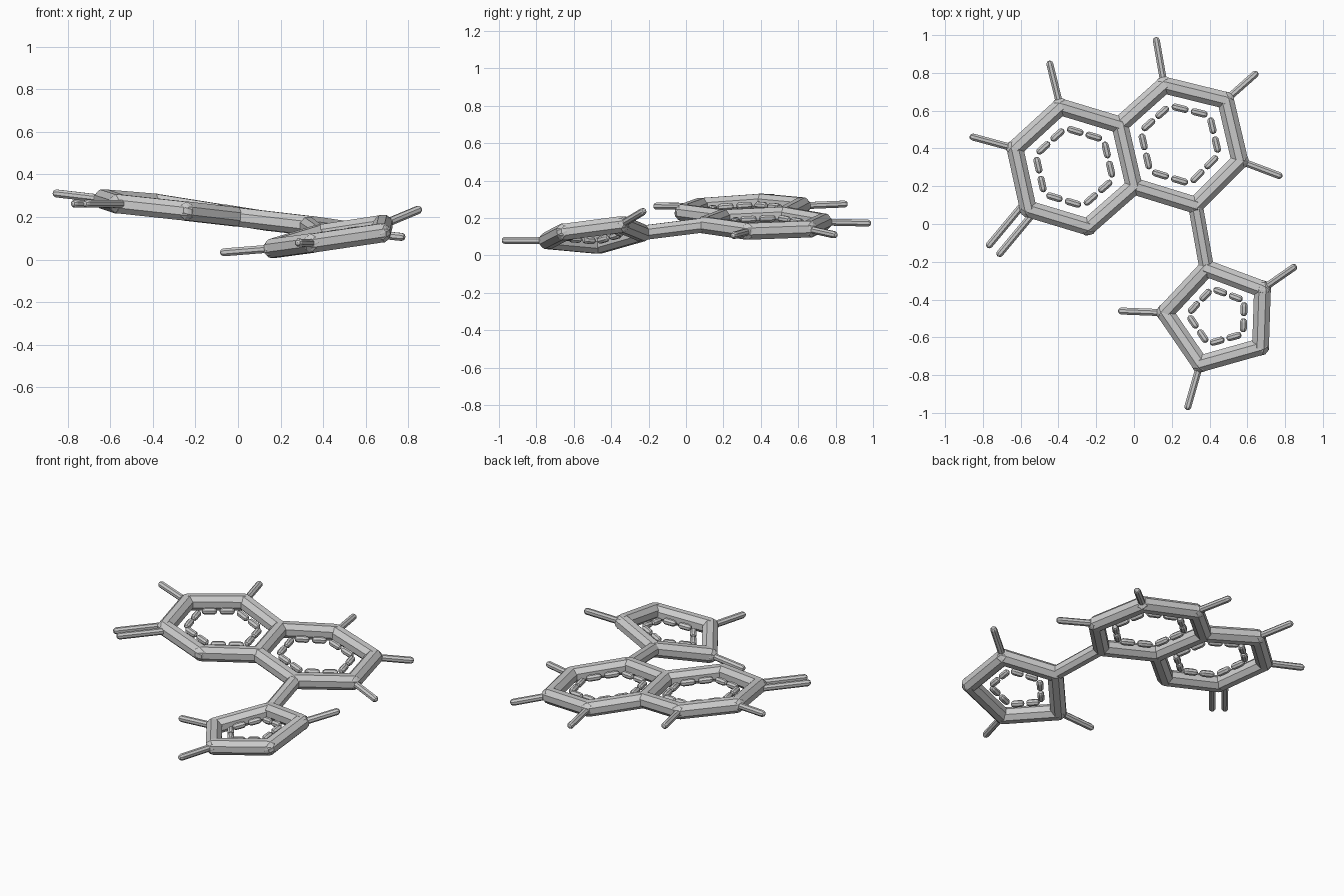
import bpy, bmesh
from math import sin, cos, pi
from mathutils import Vector

if "Cube" in bpy.data.objects:
    bpy.data.objects.remove(bpy.data.objects["Cube"])

R_RING, R_LINK, R_THIN = 0.048, 0.042, 0.02

# Joint positions of the two fused hexagons and the pentagon
P = {k: Vector(v) for k, v in {
    'A': (-.39, .62, .265), 'B': (-.63, .40, .285), 'C': (-.56, .08, .262),
    'D': (-.245, -.015, .228), 'E': (0, .20, .20), 'F': (-.075, .525, .215),
    'G': (.16, .735, .178), 'H': (.485, .655, .14), 'I': (.56, .335, .128),
    'J': (.325, .10, .162), 'K': (.385, -.235, .12), 'L': (.68, -.345, .165),
    'M': (.67, -.65, .125), 'N': (.35, -.74, .078), 'O': (.165, -.47, .053)}.items()}

# Outer ends of the single prongs
TIPS = {'A': (-.45, .865, .275), 'B': (-.87, .465, .313), 'G': (.115, .99, .172),
        'H': (.655, .805, .107), 'I': (.785, .25, .105), 'L': (.86, -.22, .24),
        'N': (.28, -.985, .08), 'O': (-.085, -.46, .033)}


def rod(bm, a, b, r, sides=8, inset=False):
    """Faceted rod with rounded ends; inset keeps the caps within a..b."""
    d = (b - a).normalized()
    if inset:
        a, b = a + d * r, b - d * r
    u = d.cross(Vector((0, 0, 1))).normalized()
    w = u.cross(d)
    rings = []
    for c, off, s in ((a, -.8, .6), (a, -.4, .9), (a, 0, 1),
                      (b, 0, 1), (b, .4, .9), (b, .8, .6)):
        rings.append([bm.verts.new(c + d * off * r + (u * cos(t) + w * sin(t)) * s * r)
                      for t in (2 * pi * (i + .5) / sides for i in range(sides))])
    for p, q in zip(rings, rings[1:]):
        for i in range(sides):
            j = (i + 1) % sides
            bm.faces.new((p[i], p[j], q[j], q[i]))
    for ring, tip in ((rings[0], a - d * r), (rings[-1], b + d * r)):
        v = bm.verts.new(tip)
        for i in range(sides):
            bm.faces.new((ring[i], ring[(i + 1) % sides], v))


def part(name, rods):
    bm = bmesh.new()
    for args in rods:
        rod(bm, *args)
    bmesh.ops.recalc_face_normals(bm, faces=bm.faces)
    me = bpy.data.meshes.new(name)
    bm.to_mesh(me)
    bm.free()
    bpy.context.collection.objects.link(bpy.data.objects.new(name, me))


def pairs(keys):
    return zip(keys, keys[1:] + keys[:1])


# Thick ring frames and the dashed outlines inside them
for name, keys, shrink in (('left_hexagon', 'ABCDEF', .65),
                           ('right_hexagon', 'FGHIJE', .65),
                           ('pentagon', 'KLMNO', .58)):
    part(name + '_frame', [(P[p], P[q], R_RING) for p, q in pairs(keys)
                           if (name, p + q) != ('right_hexagon', 'EF')])
    mid = sum((P[k] for k in keys), Vector()) / len(keys)
    dashes = []
    for p, q in pairs(keys):
        a, b = mid.lerp(P[p], shrink), mid.lerp(P[q], shrink)
        for s, e in ((.05, .47), (.53, .95)):
            dashes.append((a.lerp(b, s), a.lerp(b, e), R_THIN, 8, True))
    part(name + '_dashes', dashes)

# Link between the hexagons and the pentagon
part('link_rod', [(P['J'], P['K'], R_LINK)])

# Single prongs
part('prongs', [(P[k], Vector(t), R_THIN, 8, True) for k, t in TIPS.items()])

# Double prong
end = Vector((-.75, -.148, .263))
side = (end - P['C']).cross(Vector((0, 0, 1))).normalized() * .036
part('double_prong', [(P['C'] + o, end + o, R_THIN, 8, True) for o in (side, -side)])
